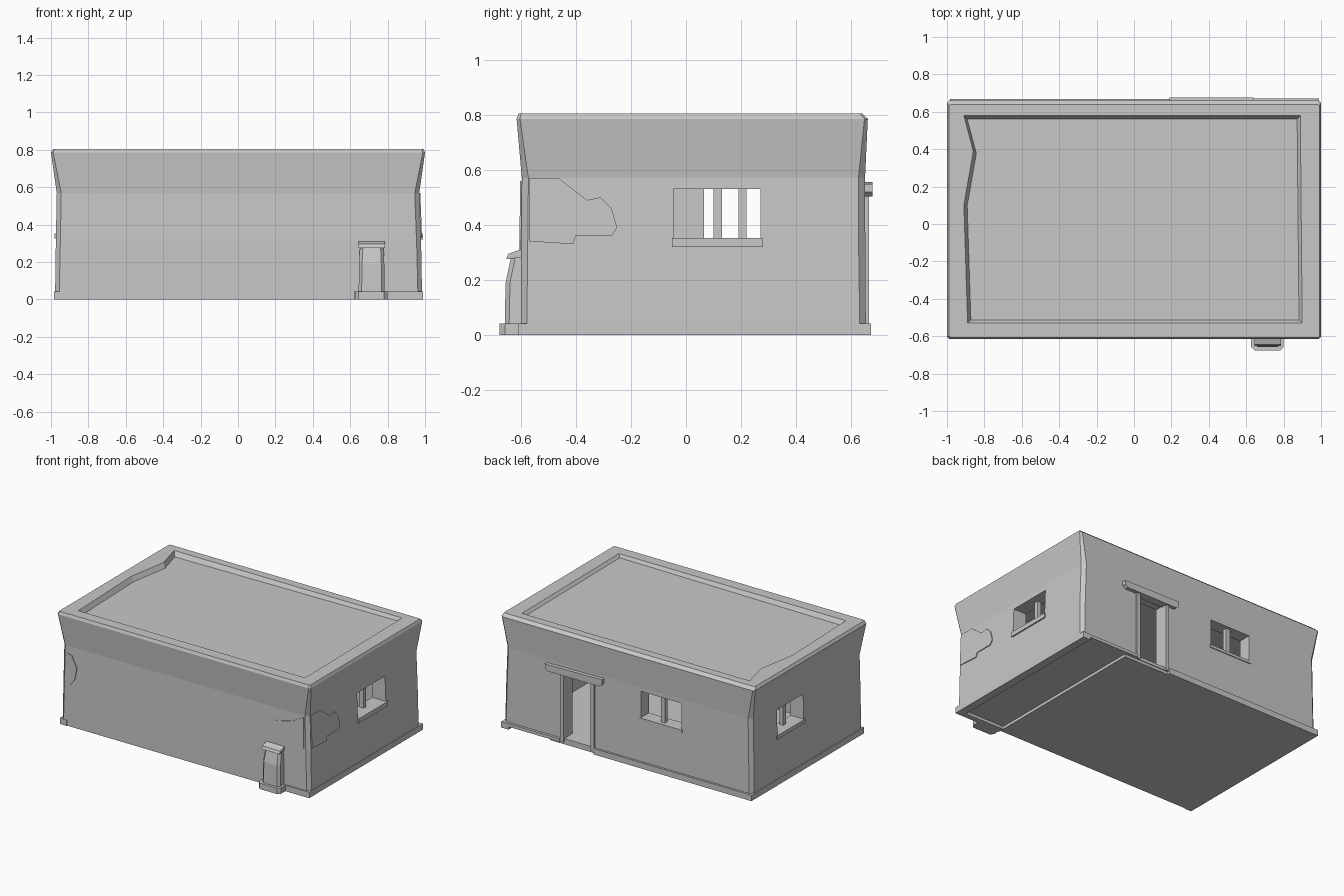
import bpy
import bmesh

cube = bpy.data.objects.get("Cube")
if cube:
    bpy.data.objects.remove(cube, do_unlink=True)

plaster = bpy.data.materials.new("grey plaster")
plaster.use_nodes = True
grey = (0.58, 0.58, 0.58, 1)
plaster.diffuse_color = grey
plaster.node_tree.nodes["Principled BSDF"].inputs["Base Color"].default_value = grey


def loft(name, rings):
    """Skin a closed solid through rings that have equal point counts."""
    bm = bmesh.new()
    rows = [[bm.verts.new(p) for p in ring] for ring in rings]
    n = len(rows[0])
    for low, high in zip(rows, rows[1:]):
        for i in range(n):
            j = (i + 1) % n
            bm.faces.new((low[i], low[j], high[j], high[i]))
    bm.faces.new(rows[0][::-1])
    bm.faces.new(rows[-1])
    bmesh.ops.recalc_face_normals(bm, faces=bm.faces)
    mesh = bpy.data.meshes.new(name)
    bm.to_mesh(mesh)
    bm.free()
    mesh.materials.append(plaster)
    obj = bpy.data.objects.new(name, mesh)
    bpy.context.collection.objects.link(obj)
    return obj


def ring(x0, x1, y0, y1, z, c=0.0):
    """Rectangle at height z, with corners cut by c."""
    if not c:
        return [(x0, y0, z), (x1, y0, z), (x1, y1, z), (x0, y1, z)]
    return [(x0 + c, y0, z), (x1 - c, y0, z), (x1, y0 + c, z), (x1, y1 - c, z),
            (x1 - c, y1, z), (x0 + c, y1, z), (x0, y1 - c, z), (x0, y0 + c, z)]


def box(name, x0, x1, y0, y1, z0, z1, c=0.0):
    return loft(name, [ring(x0, x1, y0, y1, z0, c), ring(x0, x1, y0, y1, z1, c)])


def cut(target, cutter):
    mod = target.modifiers.new("cut", "BOOLEAN")
    mod.operation = "DIFFERENCE"
    mod.solver = "EXACT"
    mod.object = cutter
    bpy.context.view_layer.objects.active = target
    bpy.ops.object.modifier_apply(modifier=mod.name)
    bpy.data.objects.remove(cutter, do_unlink=True)


# Wall outline by height: z, left, right, front, back, corner cut
levels = [
    (0.020, -0.978, 0.984, -0.600, 0.653, 0.022),
    (0.300, -0.974, 0.979, -0.599, 0.651, 0.024),
    (0.570, -0.969, 0.969, -0.596, 0.650, 0.024),
    (0.785, -1.000, 1.000, -0.615, 0.660, 0.012),
    (0.805, -0.988, 0.992, -0.607, 0.638, 0.008),
]
building = loft("building_shell", [ring(*l[1:5], l[0], l[5]) for l in levels])


def wall_at(z, side):
    """Position of a wall surface at height z."""
    for a, b in zip(levels, levels[1:]):
        if z <= b[0]:
            t = (z - a[0]) / (b[0] - a[0])
            return a[side] + t * (b[side] - a[side])


# Sunken roof with a worn parapet edge
outline = [(-0.89, -0.53), (0.90, -0.53), (0.89, 0.58), (-0.91, 0.58), (-0.86, 0.39), (-0.91, 0.1)]
roof_low = [(x * 0.98, y * 0.968, 0.778 + 0.008 * x) for x, y in outline]
roof_high = [(x, y, 0.806) for x, y in outline]
roof_top = [(x, y, 0.9) for x, y in outline]
cut(building, loft("roof_cutter", [roof_low, roof_high, roof_top]))

# Room and openings
cut(building, box("room_cutter", -0.87, 0.87, -0.51, 0.56, 0.04, 0.72))
cut(building, box("door_cutter", 0.285, 0.505, 0.5, 0.8, 0.043, 0.51))
cut(building, box("back_window_cutter", -0.42, -0.10, 0.5, 0.8, 0.35, 0.54))
cut(building, box("right_window_cutter", 0.8, 1.1, -0.045, 0.27, 0.35, 0.53))
cut(building, box("left_window_cutter", -1.1, -0.8, 0.065, 0.36, 0.35, 0.53))

# The sloped parapet faces are turned inward
for face in building.data.polygons:
    if face.center.z > 0.775 and face.normal.z < 0.95:
        face.flip()
building.data.update()

# Window bars and sills
box("back_window_bar", -0.275, -0.245, 0.60, 0.63, 0.35, 0.54)
box("right_window_bar", 0.89, 0.92, 0.10, 0.13, 0.35, 0.53)
box("left_window_bar", -0.92, -0.89, 0.19, 0.22, 0.35, 0.53)
box("back_window_sill", -0.43, -0.09, 0.56, 0.657, 0.333, 0.353)
box("right_window_sill", 0.87, 0.988, -0.05, 0.28, 0.32, 0.352)
box("left_window_sill", -0.98, -0.87, 0.055, 0.37, 0.325, 0.352)

# Door frame and lintel
box("door_post_outer", 0.503, 0.53, 0.60, 0.664, 0.02, 0.51)
box("door_post_inner", 0.262, 0.287, 0.60, 0.664, 0.02, 0.51)
lintel = [(0.21, 0.502), (0.62, 0.502), (0.64, 0.52), (0.64, 0.548), (0.19, 0.555), (0.19, 0.52)]
loft("door_lintel", [[(x, y, z) for x, z in lintel] for y in (0.62, 0.677)])

# Plinth around the foot of the walls, and the floor slab
box("plinth_right", 0.93, 0.988, -0.608, 0.672, 0, 0.042)
box("plinth_left", -0.984, -0.93, -0.602, 0.668, 0, 0.042)
box("plinth_front", 0.62, 0.987, -0.609, -0.57, 0, 0.042)
box("plinth_back_outer", 0.53, 0.987, 0.60, 0.671, 0.02, 0.042)
box("plinth_back_inner", -0.983, 0.262, 0.60, 0.667, 0, 0.042)
box("floor_slab", -0.97, 0.62, -0.597, 0.648, 0, 0.03)

# Buttress against the front wall
box("buttress_base", 0.625, 0.80, -0.677, -0.59, 0, 0.042, 0.02)
loft("buttress_body", [
    ring(0.645, 0.784, -0.658, -0.57, 0.04, 0.016),
    ring(0.647, 0.782, -0.655, -0.57, 0.19, 0.016),
    ring(0.652, 0.778, -0.635, -0.57, 0.285, 0.016),
])
cap = [(-0.653, 0.275), (-0.645, 0.295), (-0.58, 0.317), (-0.58, 0.285), (-0.63, 0.278)]
loft("buttress_cap", [[(x, y, z) for y, z in cap] for x in (0.643, 0.785)])


# Worn plaster patches, following the slope of the wall
def patch(name, side, points):
    out = (-1, 1, -1, 1)[side - 1]
    rings = []
    for offset in (-0.002, 0.006):
        row = []
        for u, z in points:
            w = wall_at(z, side) + out * offset
            row.append((w, u, z) if side < 3 else (u, w, z))
        rings.append(row)
    loft(name, rings)


patch("worn_patch_right", 2, [(-0.57, 0.34), (-0.41, 0.33), (-0.40, 0.36), (-0.27, 0.36),
                              (-0.25, 0.39), (-0.27, 0.46), (-0.31, 0.50), (-0.36, 0.49),
                              (-0.46, 0.568), (-0.57, 0.568)])
patch("worn_patch_front", 3, [(0.94, 0.34), (0.86, 0.38), (0.72, 0.48), (0.85, 0.51), (0.94, 0.56)])
patch("worn_patch_front_corner", 3, [(-0.935, 0.30), (-0.90, 0.30), (-0.865, 0.35), (-0.85, 0.43),
                                     (-0.89, 0.51), (-0.925, 0.52)])
